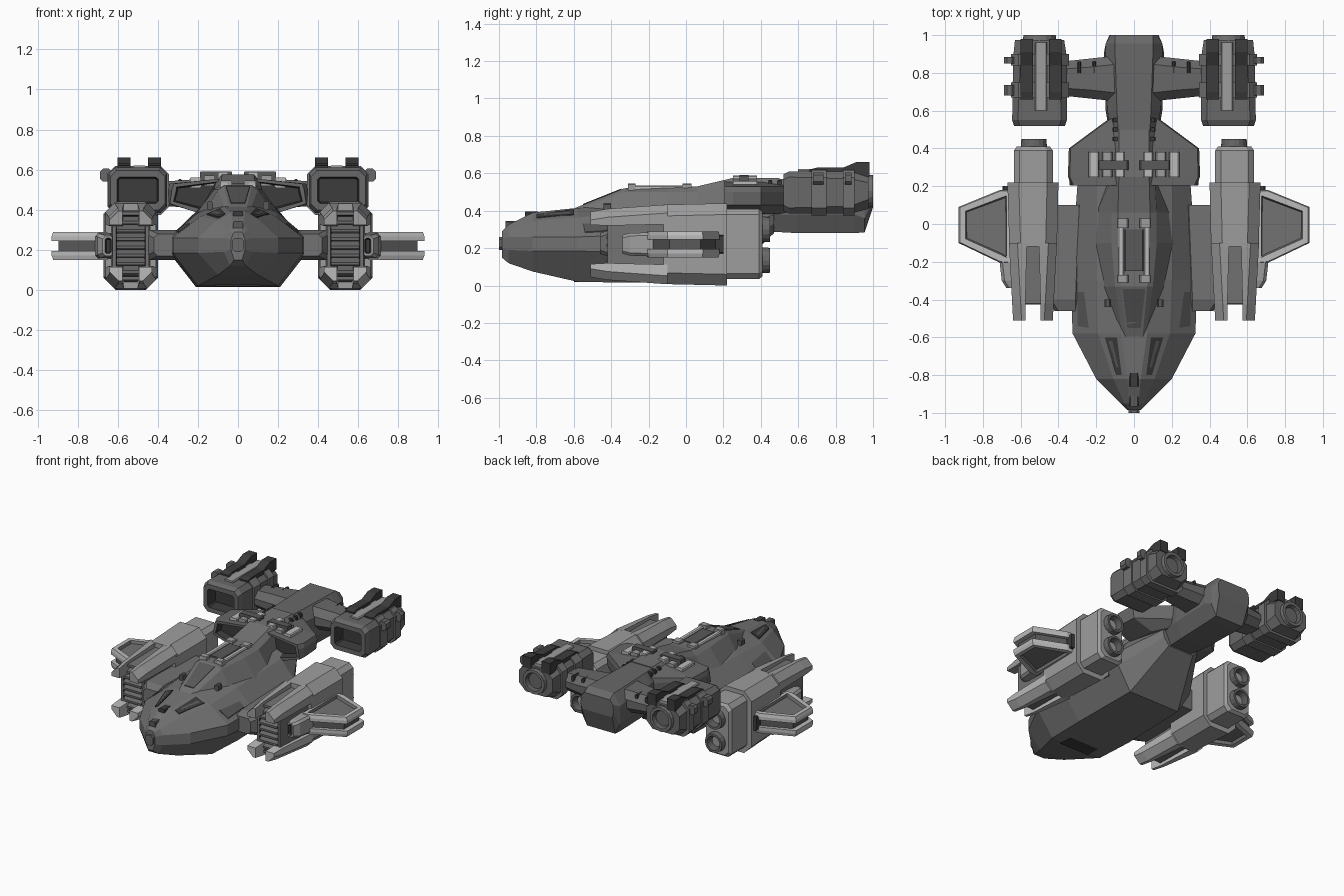
import bpy, bmesh, math
from mathutils import Vector
from mathutils.bvhtree import BVHTree

if "Cube" in bpy.data.objects:
    bpy.data.objects.remove(bpy.data.objects["Cube"])


def material(name, v):
    m = bpy.data.materials.new(name)
    m.diffuse_color = (v, v, v, 1)
    m.use_nodes = True
    m.node_tree.nodes["Principled BSDF"].inputs["Base Color"].default_value = m.diffuse_color
    return m


HULL = material("hull grey", 0.17)
POD = material("pod grey", 0.34)
LIGHT = material("light grey trim", 0.50)
ENGINE = material("engine grey", 0.14)
DARK = material("dark panel", 0.045)
PANEL = material("mid dark panel", 0.10)
TREES = {}


def loft(name, rings, mat, mirror=False, recess=None, dark_from=99, mat2=DARK):
    """Skin rings of points. recess = (direction, rim, depth) sinks the cap facing that way."""
    bm = bmesh.new()
    vs = [[bm.verts.new(p) for p in r] for r in rings]
    n = len(rings[0])
    for k in range(len(vs) - 1):
        for i in range(n):
            j = (i + 1) % n
            f = bm.faces.new((vs[k][i], vs[k][j], vs[k + 1][j], vs[k + 1][i]))
            f.material_index = int(k >= dark_from)
    bm.faces.new(vs[0])
    bm.faces.new(vs[-1]).material_index = int(len(vs) > dark_from)
    bmesh.ops.recalc_face_normals(bm, faces=bm.faces)
    if recess:
        d, rim, depth = recess
        f = max(bm.faces, key=lambda f: f.normal.dot(Vector(d)) + 0.01 * f.calc_area())
        bmesh.ops.inset_individual(bm, faces=[f], thickness=rim, depth=0)
        f.material_index = 1
        bmesh.ops.inset_individual(bm, faces=[f], thickness=0.008, depth=-depth)
    TREES[name] = BVHTree.FromBMesh(bm)
    me = bpy.data.meshes.new(name)
    bm.to_mesh(me)
    bm.free()
    me.materials.append(mat)
    me.materials.append(mat2)
    ob = bpy.data.objects.new(name, me)
    bpy.context.collection.objects.link(ob)
    if mirror:
        ob.modifiers.new("mirror", 'MIRROR').use_mirror_merge = False
    return ob


def octa(y, x0, x1, z0, z1, c):
    """Chamfered rectangle at depth y."""
    return [(x0 + c, y, z0), (x1 - c, y, z0), (x1, y, z0 + c), (x1, y, z1 - c),
            (x1 - c, y, z1), (x0 + c, y, z1), (x0, y, z1 - c), (x0, y, z0 + c)]


def box(name, x0, x1, y0, y1, z0, z1, mat, mirror=True, c=0.006, **kw):
    return loft(name, [octa(y0, x0, x1, z0, z1, c), octa(y1, x0, x1, z0, z1, c)], mat, mirror, **kw)


def nozzle(name, x, z, r, y0, y1, mat):
    def ring(y, q):
        return [(x + q * math.cos(a * math.pi / 8), y, z + q * math.sin(a * math.pi / 8)) for a in range(16)]
    loft(name, [ring(y0, r), ring(y1, r * 0.95), ring(y1, r * 0.72), ring(y1 - 0.045, r * 0.5)],
         mat, True, dark_from=2, mat2=PANEL)


def plate(name, target, pts, mat, mirror=True):
    """Thin panel laid on a target surface from above."""
    top = []
    for x, y in pts:
        hit = TREES[target].ray_cast(Vector((x, y, 2)), Vector((0, 0, -1)))[0]
        top.append(hit if hit else Vector((x, y, 0.4)))
    up = [(p.x, p.y, p.z + 0.005) for p in top]
    low = [(p.x, p.y, p.z - 0.004) for p in top]
    loft(name, [low, up], mat, mirror)


def sym(y, half):
    """Symmetric section from right-hand points (x, z), top to bottom."""
    return [(x, y, z) for x, z in half] + [(-x, y, z) for x, z in reversed(half)]


# main hull
hull = [(-0.985, .015, .29, .025, .28, .035, .25, .035, .20, .02, .15),
        (-0.95, .025, .325, .05, .30, .07, .26, .07, .19, .04, .12),
        (-0.82, .035, .39, .11, .345, .20, .26, .20, .185, .10, .075),
        (-0.58, .07, .415, .19, .365, .325, .26, .325, .185, .20, .02),
        (-0.30, .09, .43, .20, .385, .335, .27, .335, .175, .21, .015),
        (0.20, .09, .44, .20, .40, .30, .28, .30, .18, .20, .02),
        (0.47, .08, .46, .12, .44, .15, .38, .14, .33, .10, .28)]
loft("hull", [sym(s[0], list(zip(s[1::2], s[2::2]))) for s in hull], HULL)

# raised canopy spine
spine = [(-0.60, .045, .412, .06, .40, .09, .36), (-0.33, .07, .52, .10, .50, .17, .38),
         (-0.10, .08, .525, .12, .50, .21, .38), (0.06, .085, .53, .12, .50, .20, .38),
         (0.25, .08, .575, .11, .54, .13, .40), (0.50, .08, .575, .11, .54, .12, .40)]
loft("canopy_spine", [sym(s[0], list(zip(s[1::2], s[2::2]))) for s in spine], HULL)

# tail boom
boom = [(0.42, .08, .57, .11, .52, .12, .38, .08, .29), (0.60, .09, .57, .14, .51, .15, .38, .10, .28),
        (0.90, .10, .57, .15, .50, .16, .38, .11, .28), (0.955, .10, .57, .15, .49, .15, .36, .11, .285),
        (1.0, .10, .54, .125, .51, .13, .46, .12, .42)]
loft("tail_boom", [sym(s[0], list(zip(s[1::2], s[2::2]))) for s in boom], ENGINE)

# hull panels, windows and nose sensor
plate("cockpit_window", "hull", [(.065, -.80), (.095, -.80), (.10, -.61), (.155, -.60)][:2] + [(.155, -.60), (.09, -.60)], DARK)
plate("window_glint", "hull", [(.082, -.76), (.093, -.76), (.135, -.62), (.115, -.62)], PANEL)
plate("shoulder_panel", "hull", [(.24, -.55), (.30, -.54), (.30, -.36), (.265, -.36)], PANEL)
plate("canopy_front_panel", "canopy_spine", [(-.035, -.55), (.035, -.55), (.06, -.345), (-.06, -.345)], PANEL, False)
for i in range(4):
    y = -.53 + i * .05
    w = .036 + i * .006
    plate("canopy_rib", "canopy_spine", [(-w, y), (w, y), (w, y + .012), (-w, y + .012)], HULL, False)
box("nose_hatch", -.025, .025, -.86, -.79, .36, .395, DARK, False)
box("nose_sensor", -.03, .03, -1.0, -.93, .19, .26, ENGINE, False, .015)
box("chin_sensor", -.022, .022, -.975, -.93, .145, .18, DARK, False)
box("nose_cap", -.024, .024, -.965, -.90, .30, .345, PANEL, False)
box("belly_intake", -.12, .12, -.60, -.50, .018, .035, DARK, False)

# canopy top brackets
box("canopy_bracket", .052, .085, -.31, .03, .50, .535, LIGHT)
box("bracket_end_front", .03, .09, -.31, -.27, .50, .545, POD)
box("bracket_end_rear", .03, .09, -.02, .03, .50, .545, POD)
box("canopy_dark_strip", -.05, .05, -.25, -.03, .50, .532, PANEL, False)
box("canopy_lug", .125, .155, -.44, -.40, .40, .44, PANEL)


# shoulder intakes with sunken dark fronts
def shoulder(y, xs):
    return [(xs[0], y, .555), (xs[1], y, .53), (xs[1] + .01, y, .50), (xs[2], y, .43), (xs[3], y, .385), (xs[0], y, .38)]


loft("shoulder_intake", [shoulder(.205, (.09, .32, .34, .20)), shoulder(.25, (.09, .34, .345, .20)),
                         shoulder(.40, (.09, .335, .335, .19)), shoulder(.57, (.09, .105, .11, .10))],
     ENGINE, True, recess=((0, -1, 0), .022, .05))
for x0, x1, z in ((.05, .10, .588), (.115, .17, .572), (.185, .24, .562)):
    box("shoulder_strip", x0, x1, .25, .38, z - .05, z, LIGHT if x0 != .115 else POD)
box("shoulder_clamp", .03, .19, .285, .335, .53, .592, PANEL)
for y in (.44, .49, .54):
    box("spine_vent", .075, .115, y, y + .02, .50, .565, DARK)


# arms carrying the rear engines
def side_ring(x, y0, y1, z0, z1, c):
    return [(x, a, b) for b, a, _ in [(p[2], p[0], 0) for p in octa(0, y0, y1, z0, z1, c)]]


loft("engine_arm", [side_ring(.10, .65, .89, .40, .56, .045), side_ring(.24, .665, .875, .41, .55, .045),
                    side_ring(.38, .68, .86, .42, .54, .04)], ENGINE, True)
for x in (.20, .28):
    box("arm_slot", x, x + .02, .80, .86, .50, .553, DARK)

# rear engines
loft("rear_engine", [octa(.52, .365, .635, .40, .595, .03), octa(.55, .355, .645, .385, .61, .03),
                     octa(.88, .355, .64, .385, .61, .04), octa(.975, .37, .63, .41, .60, .05)],
     ENGINE, True, recess=((0, -1, 0), .035, .08))
for y0, y1 in ((.67, .75), (.84, .90)):
    loft("engine_band", [octa(y0, .345, .652, .375, .618, .04), octa(y1, .345, .652, .375, .618, .04)], HULL, True)
    box("engine_lug", .63, .688, y0 + .01, y1 - .015, .54, .605, ENGINE, c=.015)
nozzle("rear_nozzle", .50, .505, .09, .95, 1.0, HULL)
for x in (.385, .535):
    loft("engine_rail", [[(a, y, b) for a, b in ((x, .58), (x + .065, .58), (x + .065, z), (x, z))]
                         for y, z in ((.66, .62), (.70, .63), (.84, .63), (.91, .66), (.98, .66))], DARK, True)
box("engine_top_plate", .46, .525, .60, .96, .58, .622, POD)

# pylons joining hull and pods
loft("pod_pylon", [octa(-.46, .29, .42, .17, .28, .02), octa(-.40, .29, .46, .15, .30, .02),
                   octa(.10, .27, .46, .15, .30, .02)], HULL, True)

# side pods: core, rear block and nozzles
loft("pod_core", [octa(-.12, .408, .66, .008, .432, .06), octa(.22, .40, .67, 0, .44, .06)], POD, True)
loft("pod_rear_block", [octa(.21, .43, .635, .035, .41, .03), octa(.39, .43, .635, .035, .41, .03),
                        octa(.41, .445, .62, .05, .395, .03)], POD, True)
for z in (.135, .30):
    nozzle("pod_nozzle", .53, z, .07, .39, .45, ENGINE)
loft("pod_inner_body", [octa(-.42, .445, .625, .05, .39, .03), octa(-.10, .435, .635, .04, .40, .03)],
     HULL, True, recess=((0, -1, 0), .018, .05))


# four tapered prongs on each pod
def prong(y, o, w, zo, h, sx, sz):
    """o = outer x offset from pod centre line, zo = outer height offset, signs choose the corner."""
    c = .045
    pts = [(o - w, zo - h), (o, zo - h), (o, zo - c), (o - c, zo), (o - w, zo)]
    return [(.535 + sx * a, y, .22 + sz * b) for a, b in pts]


for sx in (1, -1):
    for sz in (1, -1):
        loft("pod_prong", [prong(-.51, .105, .065, .175, .07, sx, sz), prong(-.42, .11, .07, .19, .09, sx, sz),
                           prong(-.10, .127, .095, .213, .105, sx, sz)], POD if sz > 0 else LIGHT, True)

# intake slats
for i in range(7):
    z = .095 + i * .041
    loft("intake_slat", [[(a, y, z + dz) for a, dz in ((.465, d), (.605, d), (.605, d + .014), (.465, d + .014))]
                         for y, d in ((-.425, -.012), (-.385, .012))], ENGINE, True)

# side fins: two sunken light plates with a dark core between
FIN = [(.65, -.21), (.71, -.205), (.93, -.10), (.93, .09), (.71, .18), (.65, .18)]


def fin_ring(z, s):
    return [(.65 + (x - .65) * s, -.01 + (y + .01) * s, z) for x, y in FIN]


for name, za, zb, d in (("fin_upper", .245, .29, 1), ("fin_lower", .195, .15, -1)):
    loft(name, [fin_ring(za, 1), fin_ring((za + zb) / 2, 1), fin_ring(zb, .97)], LIGHT, True,
         recess=((0, 0, d), .035, .02), mat2=HULL)
loft("fin_core", [fin_ring(.19, .88), fin_ring(.25, .88)], PANEL, True)
loft("fin_root_block", [octa(-.34, .62, .675, .17, .27, .015), octa(-.30, .62, .70, .16, .28, .015),
                        octa(-.17, .62, .715, .155, .285, .015)], POD, True, recess=((0, -1, 0), .012, .02))
box("fin_tail_slot", .65, .695, .14, .20, .17, .27, DARK)
